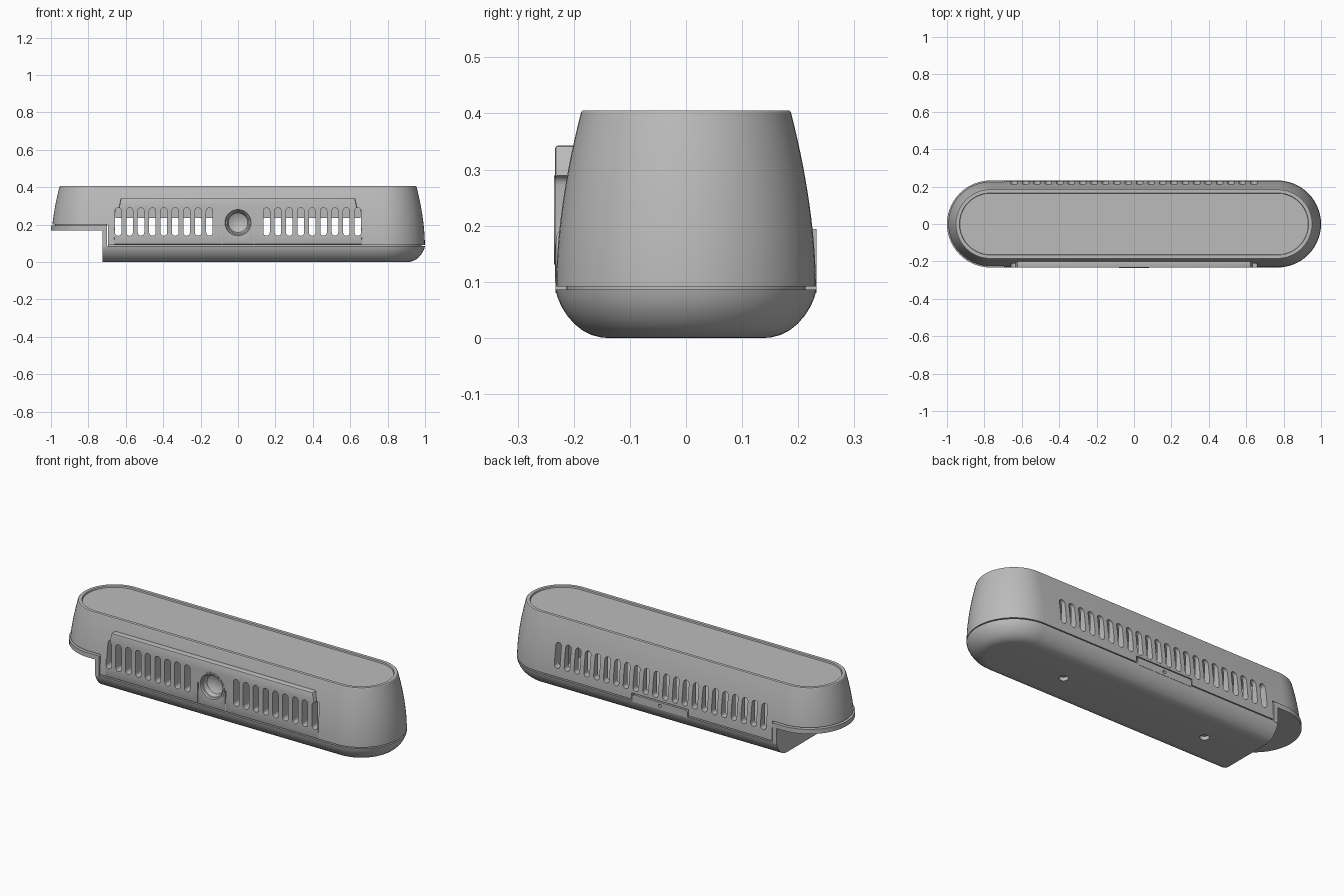
import bpy, bmesh, math
from mathutils import Matrix, Vector

if "Cube" in bpy.data.objects:
    bpy.data.objects.remove(bpy.data.objects["Cube"])

grey = bpy.data.materials.new("plain_grey")
grey.use_nodes = True
COLOUR = (0.5, 0.5, 0.5, 1)
grey.diffuse_color = COLOUR
grey.node_tree.nodes["Principled BSDF"].inputs["Base Color"].default_value = COLOUR

STRAIGHT = 0.7675      # half length between the round ends
PITCH = 0.061          # slot spacing


def make(name, bm):
    bmesh.ops.recalc_face_normals(bm, faces=bm.faces)
    mesh = bpy.data.meshes.new(name)
    bm.to_mesh(mesh)
    bm.free()
    mesh.materials.append(grey)
    obj = bpy.data.objects.new(name, mesh)
    bpy.context.collection.objects.link(obj)
    return obj


def loft(name, profile, steps=28):
    """Stack stadium outlines given as (half width, z)."""
    bm = bmesh.new()
    rings = []
    for w, z in profile:
        ring = []
        for side in (1, -1):
            for i in range(steps + 1):
                a = math.pi * (i / steps - 0.5)
                ring.append(bm.verts.new((side * (STRAIGHT + w * math.cos(a)),
                                          side * w * math.sin(a), z)))
        rings.append(ring)
    n = len(rings[0])
    for lo, hi in zip(rings, rings[1:]):
        for i in range(n):
            j = (i + 1) % n
            bm.faces.new((lo[i], lo[j], hi[j], hi[i]))
    bm.faces.new(rings[0])
    bm.faces.new(rings[-1])
    return make(name, bm)


def prism(bm, points, y0, y1):
    """Extrude an xz outline along y."""
    face = bm.faces.new([bm.verts.new((x, y0, z)) for x, z in points])
    out = bmesh.ops.extrude_face_region(bm, geom=[face])
    verts = [v for v in out["geom"] if isinstance(v, bmesh.types.BMVert)]
    bmesh.ops.translate(bm, verts=verts, vec=(0, y1 - y0, 0))


def capsule(x, z0, z1, r, steps=8):
    pts = []
    for side, z in ((1, z1 - r), (-1, z0 + r)):
        for i in range(steps + 1):
            a = math.pi * i / steps
            pts.append((x + side * r * math.cos(a), z + side * r * math.sin(a)))
    return pts


def box(bm, lo, hi):
    lo, hi = Vector(lo), Vector(hi)
    mat = Matrix.Translation((lo + hi) / 2) @ Matrix.Diagonal((*(hi - lo), 1))
    bmesh.ops.create_cube(bm, size=1, matrix=mat)


def rod(bm, centre, r, depth, axis):
    rot = Vector((0, 0, 1)).rotation_difference(Vector(axis)).to_matrix().to_4x4()
    bmesh.ops.create_cone(bm, cap_ends=True, segments=40, radius1=r, radius2=r,
                          depth=depth, matrix=Matrix.Translation(centre) @ rot)


def cutter(build):
    bm = bmesh.new()
    build(bm)
    obj = make("cutter", bm)
    obj.hide_render = True
    return obj


def finish(obj, cutters=(), bevel=0):
    bpy.ops.object.select_all(action='DESELECT')
    bpy.context.view_layer.objects.active = obj
    obj.select_set(True)
    if bevel:
        mod = obj.modifiers.new("bevel", 'BEVEL')
        mod.width, mod.segments = bevel, 2
        bpy.ops.object.modifier_apply(modifier=mod.name)
    for tool in cutters:
        mod = obj.modifiers.new("cut", 'BOOLEAN')
        mod.object, mod.solver = tool, 'EXACT'
        bpy.ops.object.modifier_apply(modifier=mod.name)
    bpy.ops.object.shade_smooth_by_angle(angle=math.radians(25))


# Cutting shapes
def slots(bm):
    for i in range(22):
        x = (i - 10.5) * PITCH
        prism(bm, capsule(x, 0.14, 0.28, 0.0175), 0.1, 0.3)
        if abs(x) > 0.15:
            prism(bm, capsule(x, 0.14, 0.29, 0.0175), -0.3, -0.1)


slot_cut = cutter(slots)
cavity_cut = cutter(lambda bm: box(bm, (-0.66, -0.19, 0.11), (0.66, 0.19, 0.32)))
lens_cut = cutter(lambda bm: rod(bm, (0, -0.2, 0.21), 0.079, 0.12, (0, 1, 0)))
shell_end_cut = cutter(lambda bm: box(bm, (-1.2, -0.4, -0.1), (-0.696, 0.4, 0.2)))
base_end_cut = cutter(lambda bm: box(bm, (-1.2, -0.4, -0.1), (-0.725, 0.4, 0.168)))
lip_cut = cutter(lambda bm: box(bm, (-0.7, -0.4, -0.1), (1.2, 0.4, 0.4)))
tab_cut = cutter(lambda bm: box(bm, (-0.178, 0.212, 0), (0.178, 0.3, 0.127)))
tab_hole_cut = cutter(lambda bm: rod(bm, (0, 0.23, 0.1), 0.009, 0.04, (0, 1, 0)))


def foot_holes(bm):
    for x in (-0.45, 0.45):
        rod(bm, (x, 0, 0), 0.024, 0.04, (0, 0, 1))


def end_holes(bm):
    for y in (-0.1, 0, 0.1):
        rod(bm, (-0.725, y, 0.12), 0.014, 0.03, (1, 0, 0))


def hatch_lines(bm):
    for x in (-0.085, 0.085):
        box(bm, (x - 0.003, -0.3, 0), (x + 0.003, -0.226, 0.21))


foot_cut, end_hole_cut, hatch_cut = map(cutter, (foot_holes, end_holes, hatch_lines))

# Upper shell with seam step below and shallow tray on top
side = [(0.2315 - 0.0445 * (i / 12) ** 1.8, 0.092 + 0.31 * i / 12) for i in range(13)]
shell = loft("upper_shell", [(0.213, 0.08), (0.213, 0.092)] + side +
             [(0.184, 0.405), (0.166, 0.405), (0.164, 0.397)])
finish(shell, [cavity_cut, slot_cut, lens_cut, shell_end_cut, tab_cut])

# Rounded base
base = loft("base", [(0.14, 0), (0.152, 0.001), (0.168, 0.005), (0.184, 0.013),
                     (0.199, 0.025), (0.212, 0.04), (0.222, 0.056),
                     (0.229, 0.072), (0.2325, 0.086)])
finish(base, [base_end_cut, foot_cut])

# Overhanging lip at the notched end
lip = loft("end_lip", [(0.2325, 0.08), (0.2325, 0.194), (0.212, 0.194), (0.212, 0.215)])
finish(lip, [lip_cut, base_end_cut, end_hole_cut])

# Raised front panel
bm = bmesh.new()
prism(bm, [(-0.665, 0.093), (0.665, 0.093), (0.66, 0.18), (0.625, 0.343),
           (-0.625, 0.343), (-0.66, 0.18)], -0.2335, -0.18)
panel = make("front_panel", bm)
finish(panel, [slot_cut, lens_cut, hatch_cut], bevel=0.006)

# Round dished socket in the panel
bm = bmesh.new()
points = [(0.079, -0.19), (0.079, -0.235), (0.07, -0.235), (0.066, -0.226),
          (0.06, -0.224), (0.052, -0.2), (0.03, -0.188), (0, -0.184)]
verts = [bm.verts.new((r, y, 0.21)) for r, y in points]
edges = [bm.edges.new(pair) for pair in zip(verts, verts[1:])]
bmesh.ops.spin(bm, geom=verts + edges, cent=(0, 0, 0.21), axis=(0, 1, 0),
               angle=math.tau, steps=48)
bmesh.ops.remove_doubles(bm, verts=bm.verts, dist=0.0001)
finish(make("round_socket", bm))

# Rear latch tab rising from the base
bm = bmesh.new()
prism(bm, [(-0.172, 0.08), (0.172, 0.08), (0.172, 0.112), (0.163, 0.121),
           (-0.163, 0.121), (-0.172, 0.112)], 0.19, 0.2325)
finish(make("rear_latch", bm), [tab_hole_cut])

# Inner board seen through the upper part of the slots
bm = bmesh.new()
box(bm, (-0.655, -0.06, 0.235), (0.655, 0.06, 0.325))
finish(make("inner_board", bm))

for obj in [o for o in bpy.data.objects if o.name.startswith("cutter")]:
    bpy.data.objects.remove(obj)
